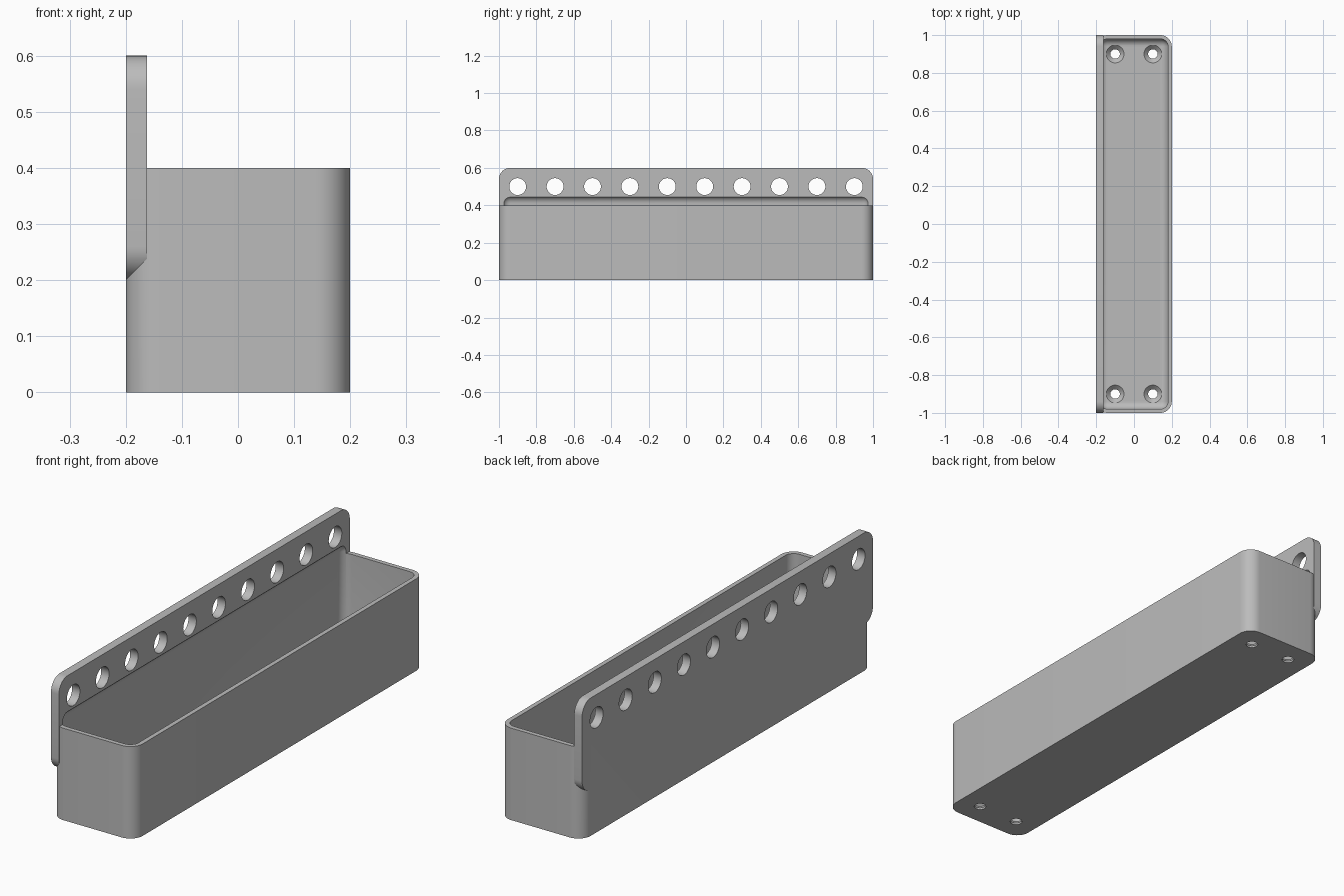
import bpy, bmesh
from math import radians
from mathutils import Matrix, Vector

cube = bpy.data.objects.get("Cube")
if cube:
    bpy.data.objects.remove(cube, do_unlink=True)

ROUND, INNER, FLOOR = 0.06, 0.04, 0.03

grey = bpy.data.materials.new("plain grey")
grey.use_nodes = True
colour = (0.5, 0.5, 0.5, 1)
grey.diffuse_color = colour
grey.node_tree.nodes["Principled BSDF"].inputs["Base Color"].default_value = colour


def finish(name, bm):
    bmesh.ops.recalc_face_normals(bm, faces=bm.faces)
    mesh = bpy.data.meshes.new(name)
    bm.to_mesh(mesh)
    bm.free()
    mesh.materials.append(grey)
    ob = bpy.data.objects.new(name, mesh)
    bpy.context.collection.objects.link(ob)
    return ob


def rounded_box(name, low, high, radius, axes, segments=10):
    """Box whose edges parallel to the given axes are rounded."""
    low, high = Vector(low), Vector(high)
    bm = bmesh.new()
    bmesh.ops.create_cube(bm, size=1)
    bmesh.ops.scale(bm, vec=high - low, verts=bm.verts)
    bmesh.ops.translate(bm, vec=(low + high) / 2, verts=bm.verts)
    edges = [e for e in bm.edges
             if any(abs((e.verts[0].co - e.verts[1].co)[a]) > 1e-4 for a in axes)]
    bmesh.ops.bevel(bm, geom=edges, offset=radius, offset_type='OFFSET',
                    segments=segments, profile=0.5, affect='EDGES', clamp_overlap=False)
    return finish(name, bm)


def drill(name, centre, r1, r2, depth, along_x=False):
    """Round cutter centred on a point, upright or lying along x."""
    bm = bmesh.new()
    turn = Matrix.Rotation(radians(90), 4, 'Y') if along_x else Matrix()
    bmesh.ops.create_cone(bm, cap_ends=True, segments=40, radius1=r1, radius2=r2,
                          depth=depth, matrix=Matrix.Translation(centre) @ turn)
    return finish(name, bm)


def combine(target, other, operation):
    """Apply a boolean and discard the second object."""
    other.hide_render = True
    mod = target.modifiers.new("cut", 'BOOLEAN')
    mod.operation, mod.solver, mod.object = operation, 'EXACT', other
    bpy.context.view_layer.update()
    deps = bpy.context.evaluated_depsgraph_get()
    mesh = bpy.data.meshes.new_from_object(target.evaluated_get(deps))
    target.modifiers.clear()
    target.data = mesh
    bpy.data.objects.remove(other, do_unlink=True)


# Outer tray body and the taller mounting plate flush with its left wall
tray = rounded_box("mounting_tray", (-0.2, -1, 0), (0.2, 1, 0.4), ROUND, [2])
plate = rounded_box("mounting_plate", (-0.2, -1, 0.2), (-0.162, 1, 0.6), ROUND, [0])
combine(tray, plate, 'UNION')

# Fully rounded cavity, which also scoops into the plate above the rim
cavity = rounded_box("cavity", (-0.18, -0.98, FLOOR), (0.18, 0.98, 0.45),
                     INNER, [0, 1, 2], 8)
combine(tray, cavity, 'DIFFERENCE')

# Row of holes through the plate
for i in range(10):
    combine(tray, drill("plate_hole", (-0.18, -0.9 + 0.2 * i, 0.5),
                        0.045, 0.045, 0.1, True), 'DIFFERENCE')

# Countersunk screw holes in the floor corners
for x in (-0.1, 0.1):
    for y in (-0.9, 0.9):
        combine(tray, drill("screw_hole", (x, y, 0.01), 0.025, 0.025, 0.1), 'DIFFERENCE')
        combine(tray, drill("countersink", (x, y, FLOOR - 0.009),
                            0.023, 0.053, 0.03), 'DIFFERENCE')

# Tidy flat areas, then smooth the curves
bm = bmesh.new()
bm.from_mesh(tray.data)
bmesh.ops.remove_doubles(bm, verts=bm.verts, dist=1e-5)
bmesh.ops.dissolve_limit(bm, angle_limit=radians(0.5), verts=bm.verts, edges=bm.edges)
bm.to_mesh(tray.data)
bm.free()
bpy.ops.object.select_all(action='DESELECT')
tray.select_set(True)
bpy.context.view_layer.objects.active = tray
bpy.ops.object.shade_smooth_by_angle(angle=radians(30))
